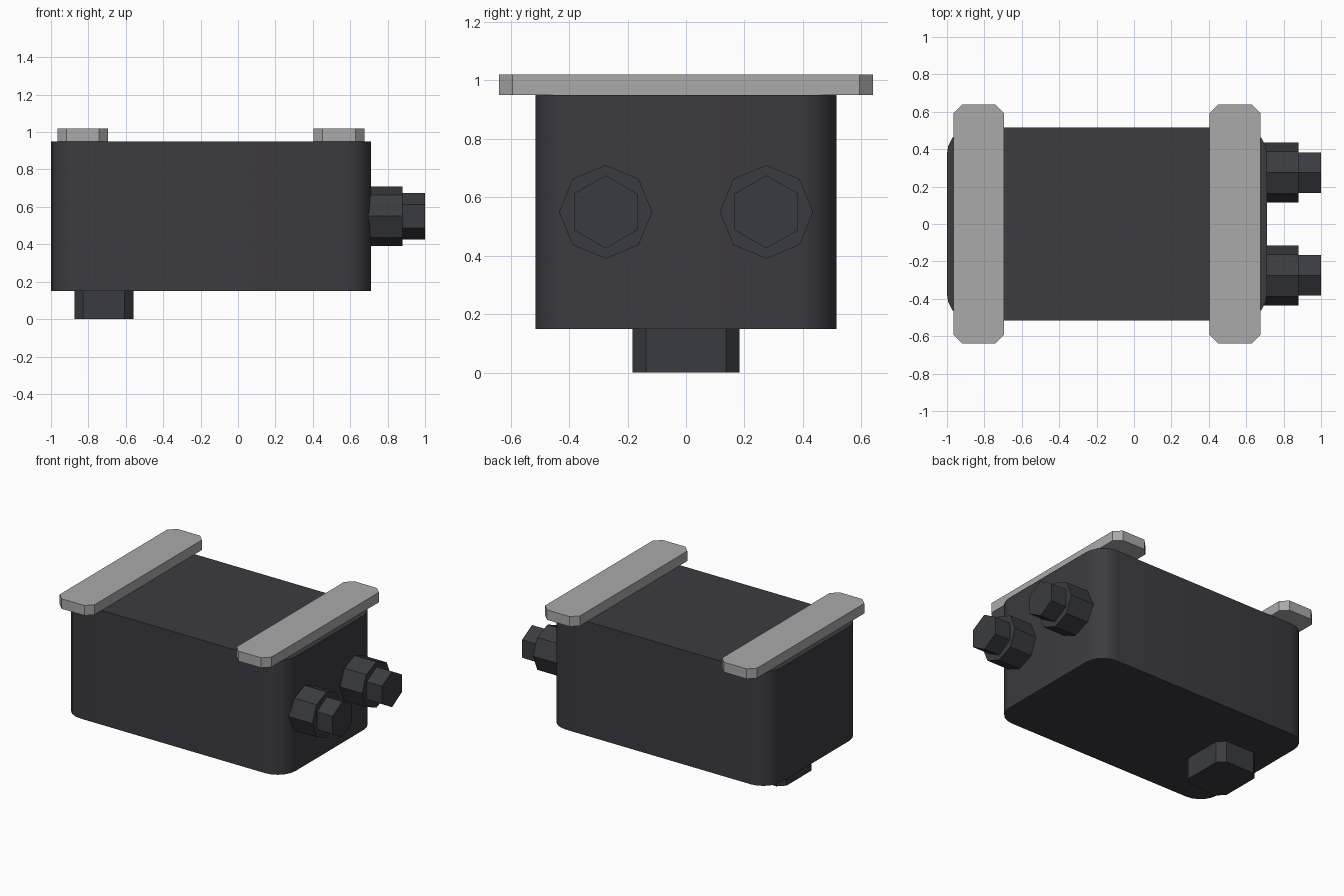
import bpy, bmesh, math
from mathutils import Matrix

if "Cube" in bpy.data.objects:
    bpy.data.objects.remove(bpy.data.objects["Cube"])


def material(name, rgb):
    m = bpy.data.materials.new(name)
    m.diffuse_color = (*rgb, 1)
    m.use_nodes = True
    m.node_tree.nodes["Principled BSDF"].inputs["Base Color"].default_value = m.diffuse_color
    return m


CASE = material("charcoal case", (0.045, 0.043, 0.052))
FITTING = material("dark grey fitting", (0.042, 0.044, 0.052))
STRAP = material("light grey strap", (0.40, 0.40, 0.40))


def finish(bm, name, mat):
    bmesh.ops.recalc_face_normals(bm, faces=bm.faces)
    mesh = bpy.data.meshes.new(name)
    bm.to_mesh(mesh)
    bm.free()
    mesh.materials.append(mat)
    ob = bpy.data.objects.new(name, mesh)
    bpy.context.collection.objects.link(ob)
    return ob


def box(name, x, y, z, corner, segments, mat):
    """Box between the given limits with its vertical edges bevelled."""
    bm = bmesh.new()
    bmesh.ops.create_cube(bm, size=1)
    for v in bm.verts:
        for i, (lo, hi) in enumerate((x, y, z)):
            v.co[i] = lo if v.co[i] < 0 else hi
    upright = [e for e in bm.edges
               if abs(e.verts[0].co.z - e.verts[1].co.z) > 0.01]
    bmesh.ops.bevel(bm, geom=upright, offset=corner, segments=segments,
                    profile=0.5, affect='EDGES')
    return finish(bm, name, mat)


def prism(name, sides, radius, x0, x1, y, z, mat):
    """Regular prism along x with a corner pointing up."""
    bm = bmesh.new()
    ring = []
    for i in range(sides):
        a = math.tau * i / sides
        ring.append(bm.verts.new((x0, y + radius * math.sin(a), z + radius * math.cos(a))))
    face = bm.faces.new(ring)
    out = bmesh.ops.extrude_face_region(bm, geom=[face])
    for v in out["geom"]:
        if isinstance(v, bmesh.types.BMVert):
            v.co.x = x1
    return finish(bm, name, mat)


# Main case with rounded upright corners
case = box("case", (-1, 0.71), (-0.515, 0.515), (0.15, 0.95), 0.14, 5, CASE)
bpy.context.view_layer.objects.active = case
case.select_set(True)
bpy.ops.object.shade_smooth_by_angle(angle=math.radians(35))
case.select_set(False)

# Mounting straps across the top
for name, x in (("left_strap", (-0.965, -0.695)), ("right_strap", (0.405, 0.675))):
    box(name, x, (-0.64, 0.64), (0.95, 1.02), 0.047, 1, STRAP)

# Connector block underneath
box("bottom_connector", (-0.875, -0.56), (-0.183, 0.183), (0, 0.15), 0.046, 1, FITTING)

# Pair of hose fittings on the right end
for side, y in (("front", -0.275), ("back", 0.275)):
    prism(side + "_fitting_collar", 8, 0.16, 0.66, 0.88, y, 0.55, FITTING)
    prism(side + "_fitting_nut", 6, 0.125, 0.88, 1.0, y, 0.55, FITTING)
